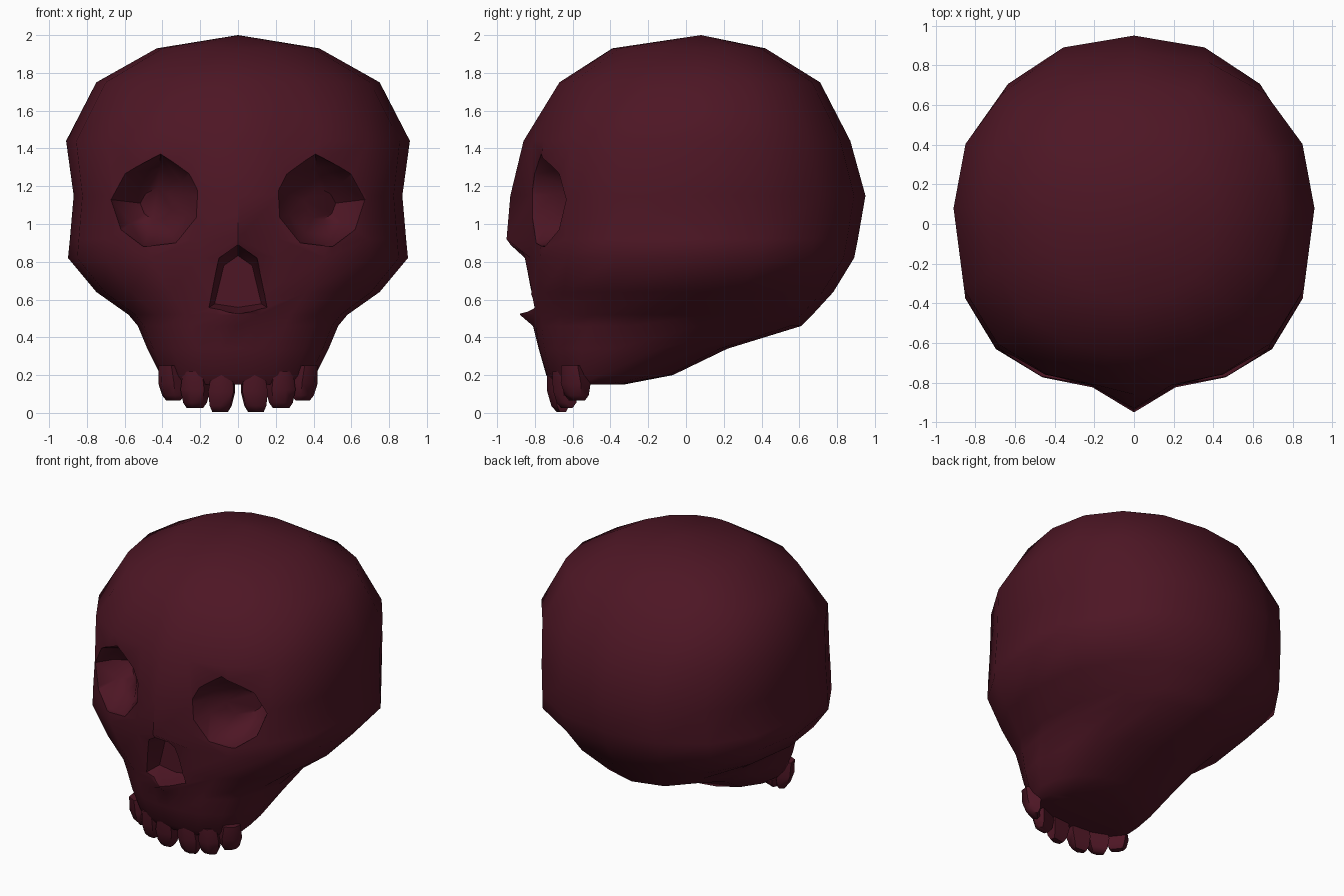
import bpy, bmesh
from math import sin, cos, radians
from mathutils import Vector, Matrix

if "Cube" in bpy.data.objects:
    bpy.data.objects.remove(bpy.data.objects["Cube"])

mat = bpy.data.materials.new("dark_red_bone")
mat.diffuse_color = (0.075, 0.008, 0.018, 1)
mat.use_nodes = True
mat.node_tree.nodes["Principled BSDF"].inputs["Base Color"].default_value = mat.diffuse_color


def loft(name, rings, tip=None):
    """Skin a stack of equal-length point rings; close with a tip or flat caps."""
    bm = bmesh.new()
    vs = [[bm.verts.new(p) for p in r] for r in rings]
    n = len(vs[0])
    for a, b in zip(vs, vs[1:]):
        for i in range(n):
            bm.faces.new((a[i], a[(i + 1) % n], b[(i + 1) % n], b[i]))
    bm.faces.new(vs[0])
    if tip:
        t = bm.verts.new(tip)
        for i in range(n):
            bm.faces.new((vs[-1][i], vs[-1][(i + 1) % n], t))
    else:
        bm.faces.new(vs[-1])
    bmesh.ops.recalc_face_normals(bm, faces=bm.faces)
    me = bpy.data.meshes.new(name)
    bm.to_mesh(me)
    bm.free()
    ob = bpy.data.objects.new(name, me)
    bpy.context.collection.objects.link(ob)
    me.materials.append(mat)
    return ob


def smooth(ob, angle):
    bpy.ops.object.select_all(action='DESELECT')
    ob.select_set(True)
    bpy.context.view_layer.objects.active = ob
    bpy.ops.object.shade_smooth_by_angle(angle=radians(angle))


# Skull: horizontal rings (z, half width, front y, back y, y of widest point, front squareness, nose ridge)
levels = [
    (0.15, 0.36, -0.70, -0.33, -0.48, 2.2, 0),
    (0.20, 0.41, -0.74, -0.07, -0.45, 2.2, 0),
    (0.34, 0.48, -0.78, 0.22, -0.38, 2.3, 0),
    (0.46, 0.53, -0.80, 0.61, -0.30, 2.4, 0.01),
    (0.52, 0.58, -0.81, 0.67, -0.22, 2.4, 0.07),
    (0.64, 0.75, -0.82, 0.78, -0.08, 2.5, 0.02),
    (0.82, 0.90, -0.83, 0.89, 0.05, 2.7, 0.05),
    (0.92, 0.89, -0.82, 0.91, 0.05, 2.8, 0.13),
    (1.15, 0.87, -0.82, 0.95, 0.05, 2.8, 0.11),
    (1.44, 0.91, -0.82, 0.87, 0.08, 2.5, 0.04),
    (1.75, 0.75, -0.66, 0.71, 0.08, 2.2, 0.01),
    (1.93, 0.43, -0.39, 0.42, 0.05, 2.0, 0),
]
half = [0, 8, 24, 45, 68, 90, 112, 135, 158, 180]
angles = half + [-a for a in half[-2:0:-1]]


def ring(z, w, yf, yb, ym, n, ridge):
    pts = []
    for a in angles:
        s, c = sin(radians(abs(a))), cos(radians(a))
        e = 2 / n if c > 0 else 2 / 2.2
        x = w * max(s, 0) ** e * (1 if a >= 0 else -1)
        y = ym + (yf - ym if c > 0 else yb - ym) * abs(c) ** e
        pts.append((x, y - (ridge if a == 0 else 0), z))
    return pts


skull = loft("skull", [ring(*l) for l in levels], (0, 0.08, 2.0))

# Cutters for the eye sockets and nose opening
eye = [(0.41, 1.37), (0.60, 1.27), (0.68, 1.13), (0.62, 0.97), (0.50, 0.88),
       (0.33, 0.90), (0.21, 1.03), (0.20, 1.18), (0.25, 1.27)]
nose = [(0, 0.89), (0.10, 0.82), (0.165, 0.55), (0, 0.525), (-0.165, 0.55), (-0.10, 0.82)]


def cutter(name, outline, centre, steps, slant, side=1):
    cx, cz = centre
    rings = [[(side * (cx + (x - cx) * s), y + slant * (x - cx), cz + (z - cz) * s)
              for x, z in outline] for y, s in steps]
    ob = loft(name, rings)
    ob.hide_render = True
    return ob


bowl = [(-1.2, 1.0), (-0.75, 1.0), (-0.61, 0.72), (-0.54, 0.35)]
cutters = [cutter("eye_cutter", eye, (0.43, 1.10), bowl, 0.4, s) for s in (1, -1)]
cutters.append(cutter("nose_cutter", nose, (0, 0.66), [(-1.2, 1.0), (-0.84, 1.0), (-0.70, 0.75)], 0))
for c in cutters:
    m = skull.modifiers.new("cut", 'BOOLEAN')
    m.operation, m.solver, m.object = 'DIFFERENCE', 'EXACT', c
dg = bpy.context.evaluated_depsgraph_get()
skull.data = bpy.data.meshes.new_from_object(skull.evaluated_get(dg))
skull.modifiers.clear()
for c in cutters:
    bpy.data.objects.remove(c)
smooth(skull, 48)

# Upper teeth: (x, y, turn, top z, bottom z, outward lean)
section = [(-0.5, -0.25), (0, -0.5), (0.5, -0.25), (0.5, 0.4), (-0.5, 0.4)]
for i, (x, y, turn, top, bot, lean) in enumerate([
        (0.08, -0.68, 6, 0.22, 0.005, -0.015),
        (0.23, -0.655, 22, 0.22, 0.025, 0.0),
        (0.365, -0.60, 52, 0.25, 0.065, 0.02)]):
    for side, label in ((1, "left"), (-1, "right")):
        rings = []
        for t, w, d in ((0, 0.11, 0.11), (0.5, 0.135, 0.13), (0.85, 0.11, 0.10), (1, 0.08, 0.05)):
            r = Matrix.Rotation(radians(turn), 3, 'Z')
            pts = [r @ Vector((u * w, v * d, 0)) for u, v in section]
            z = top + (bot - top) * t
            rings.append([(side * (x + p.x - lean * t), y + p.y + 0.02 * t, z) for p in pts])
        smooth(loft(f"tooth_{i + 1}_{label}", rings), 60)
